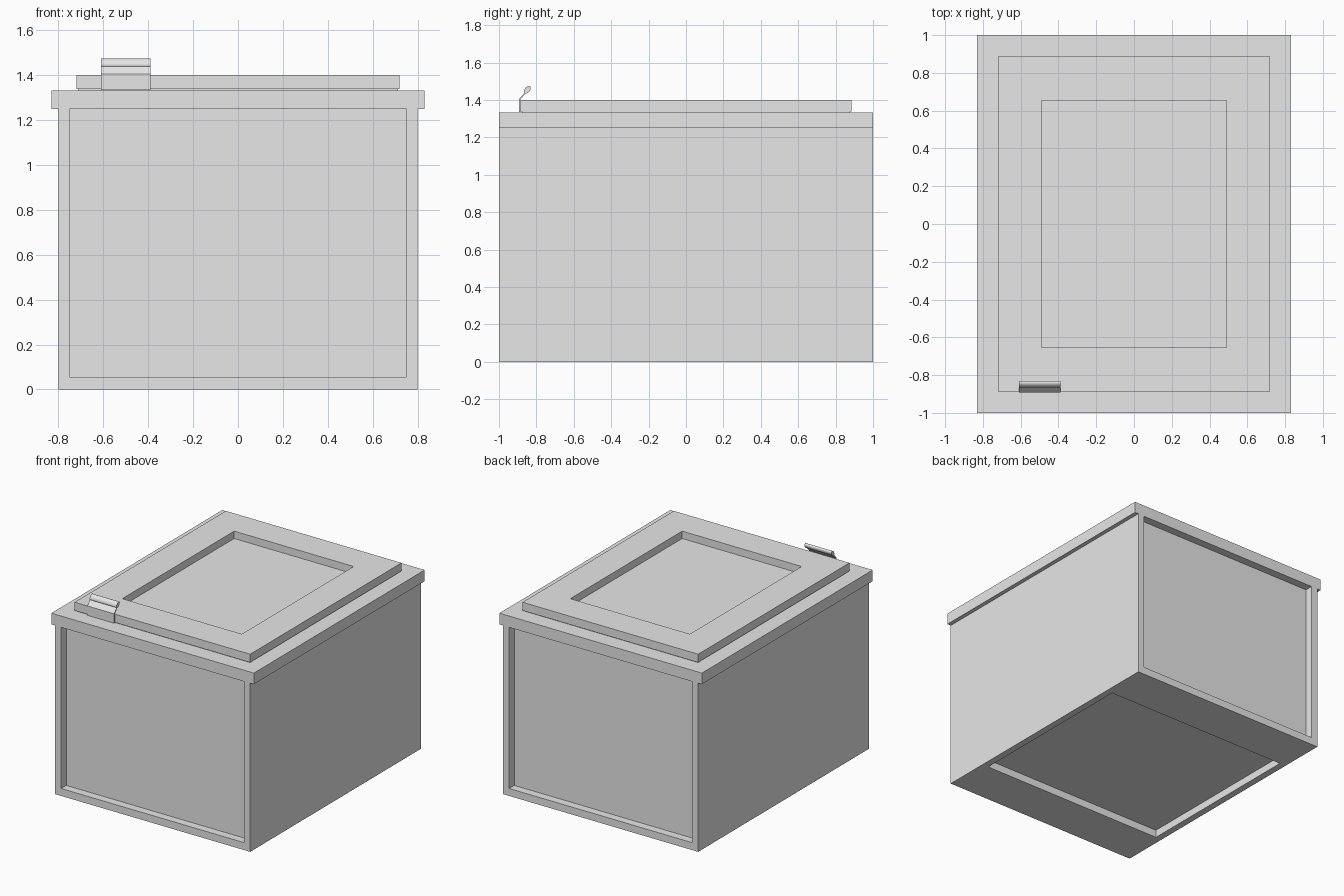
import bpy, bmesh, math
from mathutils import Vector

if "Cube" in bpy.data.objects:
    bpy.data.objects.remove(bpy.data.objects["Cube"], do_unlink=True)

# One flat grey for everything
grey = bpy.data.materials.new("light grey")
grey.use_nodes = True
COLOUR = (0.8, 0.8, 0.8, 1)
grey.diffuse_color = COLOUR
grey.node_tree.nodes["Principled BSDF"].inputs["Base Color"].default_value = COLOUR


def finish(name, bm):
    bmesh.ops.recalc_face_normals(bm, faces=bm.faces[:])
    mesh = bpy.data.meshes.new(name)
    bm.to_mesh(mesh)
    bm.free()
    mesh.materials.append(grey)
    obj = bpy.data.objects.new(name, mesh)
    bpy.context.collection.objects.link(obj)
    return obj


def recess(bm, normal, lo, hi, depth):
    """Cut a rectangular pocket, bounded by lo and hi, into the face along normal."""
    normal = Vector(normal)
    bm.normal_update()
    face = max(bm.faces, key=lambda f: f.normal.dot(normal) * 10 + f.calc_center_median().dot(normal))
    for offset in (0, depth):
        bmesh.ops.inset_individual(bm, faces=[face], thickness=0, use_even_offset=True)
        for v in face.verts:
            for i in range(3):
                if normal[i] == 0:
                    v.co[i] = min(max(v.co[i], lo[i]), hi[i])
            v.co -= normal * offset


def box(name, half_x, half_y, z0, z1, pockets=()):
    bm = bmesh.new()
    bmesh.ops.create_cube(bm, size=2)
    for v in bm.verts:
        v.co = (v.co.x * half_x, v.co.y * half_y, z1 if v.co.z > 0 else z0)
    for pocket in pockets:
        recess(bm, *pocket)
    return finish(name, bm)


def extrude_x(name, profile, x0, x1):
    """Extrude a closed (y, z) profile from x0 to x1."""
    bm = bmesh.new()
    face = bm.faces.new([bm.verts.new((x0, y, z)) for y, z in profile])
    new = bmesh.ops.extrude_face_region(bm, geom=[face])["geom"]
    verts = [g for g in new if isinstance(g, bmesh.types.BMVert)]
    bmesh.ops.translate(bm, verts=verts, vec=(x1 - x0, 0, 0))
    return finish(name, bm)


# Body with sunken panels at the front, back and underside
end_lo, end_hi = (-0.75, 0, 0.055), (0.75, 0, 1.249)
box("body", 0.80, 1.0, 0, 1.25, [
    ((0, -1, 0), end_lo, end_hi, 0.06),
    ((0, 1, 0), end_lo, end_hi, 0.06),
    ((0, 0, -1), (-0.75, -0.66, 0), (0.75, 0.66, 0), 0.055),
])

# Overhanging rim, thin shadow gap and lid with a sunken panel
box("rim", 0.83, 1.0, 1.25, 1.333)
box("lid_seal", 0.712, 0.877, 1.333, 1.339)
box("lid", 0.72, 0.886, 1.339, 1.40, [
    ((0, 0, 1), (-0.49, -0.655, 0), (0.49, 0.655, 0), 0.055),
])

# Latch: thin bent plate on the lid's front edge, with a rounded grip
X0, X1 = -0.61, -0.39
extrude_x("latch_plate", [
    (-0.893, 1.335), (-0.893, 1.405), (-0.860, 1.442),
    (-0.855, 1.438), (-0.886, 1.402), (-0.886, 1.335),
], X0, X1)

tilt = math.radians(52)
grip = []
for i in range(16):
    a = math.tau * i / 16
    u, w = 0.023 * math.cos(a), 0.014 * math.sin(a)
    grip.append((-0.848 + u * math.cos(tilt) - w * math.sin(tilt),
                 1.455 + u * math.sin(tilt) + w * math.cos(tilt)))
latch_grip = extrude_x("latch_grip", grip, X0, X1)

bpy.ops.object.select_all(action="DESELECT")
latch_grip.select_set(True)
bpy.context.view_layer.objects.active = latch_grip
bpy.ops.object.shade_smooth_by_angle(angle=math.radians(50))
